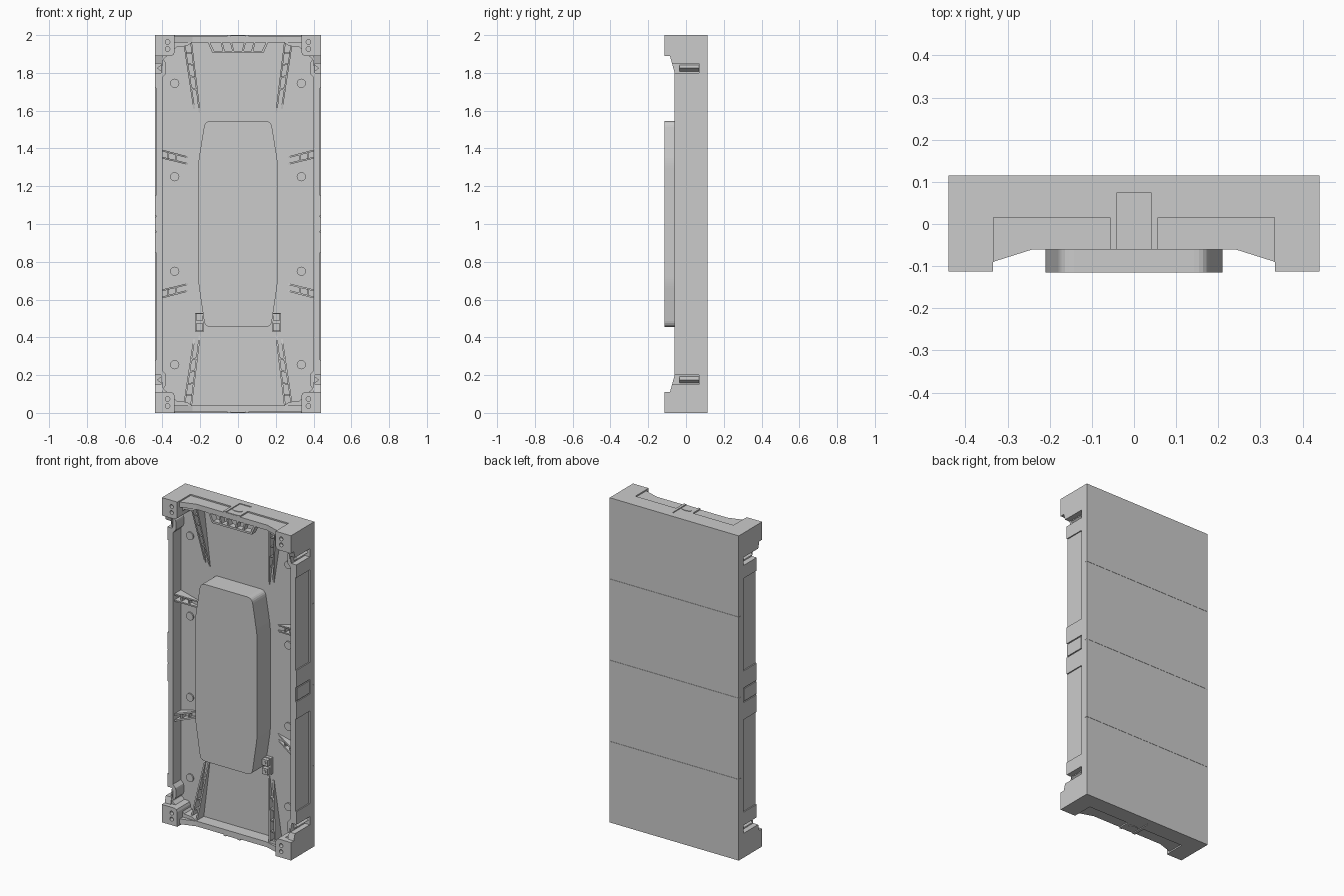
import bpy, bmesh
from math import cos, sin, pi, atan2, hypot
from mathutils import Vector

if "Cube" in bpy.data.objects:
    bpy.data.objects.remove(bpy.data.objects["Cube"])

FLOOR = 0.015    # y of the recessed floor
PERM = {'x': lambda a, b, h: (h, a, b),      # points are (y, z)
        'y': lambda a, b, h: (a, h, b),      # points are (x, z)
        'z': lambda a, b, h: (a, b, h)}      # points are (x, y)


def finish(name, bm, mirror=""):
    """Mesh with its origin at the panel centre, mirrored about x=0 and/or z=1."""
    bmesh.ops.translate(bm, verts=bm.verts, vec=(0, 0, -1))
    bmesh.ops.recalc_face_normals(bm, faces=bm.faces)
    me = bpy.data.meshes.new(name)
    bm.to_mesh(me)
    bm.free()
    ob = bpy.data.objects.new(name, me)
    ob.location = (0, 0, 1)
    bpy.context.collection.objects.link(ob)
    if mirror:
        m = ob.modifiers.new("mirror", 'MIRROR')
        m.use_axis = ('x' in mirror, False, 'z' in mirror)
        m.use_mirror_merge = False
    return ob


def add_prism(bm, pts, axis, lo, hi):
    rings = [[bm.verts.new(PERM[axis](a, b, h)) for a, b in pts] for h in (lo, hi)]
    n = len(pts)
    bm.faces.new(rings[0])
    bm.faces.new(rings[1][::-1])
    for i in range(n):
        j = (i + 1) % n
        bm.faces.new((rings[0][i], rings[0][j], rings[1][j], rings[1][i]))


def prism(name, pts, axis, lo, hi, mirror=""):
    bm = bmesh.new()
    add_prism(bm, pts, axis, lo, hi)
    return finish(name, bm, mirror)


def rect(x0, x1, z0, z1):
    return [(x0, z0), (x1, z0), (x1, z1), (x0, z1)]


def boxes(name, dims, mirror=""):
    """Several boxes in one mesh, each (x0, x1, y0, y1, z0, z1)."""
    bm = bmesh.new()
    for x0, x1, y0, y1, z0, z1 in dims:
        add_prism(bm, rect(x0, x1, z0, z1), 'y', y0, y1)
    return finish(name, bm, mirror)


def circle(cx, cy, r, n=20, ry=None):
    return [(cx + r * cos(2 * pi * i / n), cy + (ry or r) * sin(2 * pi * i / n)) for i in range(n)]


def rounded(pts, r, steps=5):
    """Round each corner of a polygon with a quadratic curve."""
    out = []
    for i, p in enumerate(pts):
        p, a, b = Vector(p), Vector(pts[i - 1]), Vector(pts[(i + 1) % len(pts)])
        s, e = p + (a - p).normalized() * r, p + (b - p).normalized() * r
        for k in range(steps + 1):
            t = k / steps
            out.append(tuple(s * (1 - t) ** 2 + p * 2 * t * (1 - t) + e * t * t))
    return out


def cut(ob, cutter):
    """Subtract the cutter, keeping the mirror modifier last."""
    cutter.hide_render = True
    m = ob.modifiers.new("cut", 'BOOLEAN')
    m.operation, m.solver, m.object = 'DIFFERENCE', 'EXACT', cutter
    ob.modifiers.move(len(ob.modifiers) - 1, 0)
    bpy.context.view_layer.objects.active = ob
    bpy.ops.object.modifier_apply(modifier=m.name)
    bpy.data.objects.remove(cutter)


def add_fin(bm, p, q, yp, yq, t):
    """Thin upright plate on the floor from p to q (x, z), tapering in height."""
    d = Vector((q[0] - p[0], q[1] - p[1])).normalized() * t / 2
    foot = [(p[0] - d.y, p[1] + d.x), (q[0] - d.y, q[1] + d.x),
            (q[0] + d.y, q[1] - d.x), (p[0] + d.y, p[1] - d.x)]
    lo = [bm.verts.new((x, FLOOR, z)) for x, z in foot]
    hi = [bm.verts.new((x, y, z)) for (x, z), y in zip(foot, (yp, yq, yq, yp))]
    bm.faces.new(lo)
    bm.faces.new(hi[::-1])
    for i in range(4):
        j = (i + 1) % 4
        bm.faces.new((lo[i], lo[j], hi[j], hi[i]))


def ladder_rib(name, a0, a1, b0, b1, top, rungs):
    """Two tapering fins joined by low cross bars."""
    bm = bmesh.new()
    for p, q in ((a0, a1), (b0, b1)):
        add_fin(bm, p, q, top, FLOOR - 0.004, 0.009)
    for t in rungs:
        p = Vector(a0).lerp(Vector(a1), t)
        q = Vector(b0).lerp(Vector(b1), t)
        y = (top + 0.015) * (1 - t) + (FLOOR - 0.004) * t
        add_fin(bm, p, q, y, y, 0.008)
    return finish(name, bm, "xz")


# flat display tiles on the back, and the recessed floor
boxes("display_tiles", [(-.44, .44, .095, .115, i * .5 + .0006 * (i > 0), i * .5 + .5 - .0006 * (i < 3))
                        for i in range(4)])
boxes("floor_panel", [(-.40, .40, FLOOR, .095, .04, 1.96)])

# long side walls with shallow outer recesses and clip pockets
wall = prism("side_wall", [(.095, .11), (-.085, .11), (-.06, .2), (-.06, 1.8), (-.085, 1.89), (.095, 1.89)],
             'x', .40, .44, "x")
side_cuts = [(.434, .46, -.2, .07, .955, 1.045)]
for f in (lambda z: z, lambda z: 2 - z):
    for x0, y1, za, zb in ((.433, .07, 1.15, 1.72), (.407, .07, 1.80, 1.85)):
        z0, z1 = sorted((f(za), f(zb)))
        side_cuts.append((x0, .46, -.2, y1, z0, z1))
cut(wall, boxes("side_cutter", side_cuts))
boxes("side_connector", [(.434, .44, -.056, .066, .962, 1.038)], "x")

# top and bottom walls, raised towards the corners
end = prism("end_wall", [(-.335, .095), (-.335, -.09), (-.24, -.06), (.24, -.06), (.335, -.09), (.335, .095)],
            'z', 1.96, 2.0, "z")
cut(end, boxes("end_cutter", [(-.334, -.057, -.2, .015, 1.992, 2.1), (.057, .334, -.2, .015, 1.992, 2.1),
                              (-.04, .04, -.2, .075, 1.994, 2.1)]))
prism("end_connector", rect(-.037, .037, -.058, .072), 'z', 1.99, 1.997, "z")
prism("end_lock", circle(0, -.006, .032, 16, .014), 'z', 1.99, 2.0, "z")

# corner blocks with bolt holes
block = prism("corner_block", [(.44, 2), (.335, 2), (.335, 1.91), (.341, 1.896), (.355, 1.89), (.44, 1.89)],
              'y', -.113, .095, "xz")
bm = bmesh.new()
for z in (1.963, 1.926):
    add_prism(bm, circle(.373, z, .012), 'y', -.2, -.09)
cut(block, finish("bolt_hole_cutter", bm))
prism("corner_gusset", [(.335, 1.925), (.325, 1.938), (.27, 1.942), (.245, 1.96), (.335, 1.96)],
      'y', -.06, FLOOR, "xz")
prism("corner_fillet", [(.40, 1.86), (.392, 1.875), (.375, 1.89), (.40, 1.89)], 'y', -.075, FLOOR, "xz")

# clip housings behind the side pockets
prism("clip_housing", [(.40, 1.775), (.382, 1.795), (.38, 1.805), (.38, 1.845), (.382, 1.855), (.40, 1.875)],
      'y', -.062, FLOOR, "xz")
prism("clip_catch", [(.405, 1.843), (.43, 1.825), (.405, 1.807)], 'y', -.035, .07, "xz")

# central electronics box
half = [(.175, 1.545), (.21, 1.33), (.21, .69), (.175, .455)]
prism("electronics_box", rounded(half + [(-x, z) for x, z in half[::-1]], .032), 'y', -.115, FLOOR)

# tapering stiffening ribs
ladder_rib("long_rib", (.285, 1.96), (.232, 1.61), (.248, 1.96), (.203, 1.59), -.05, (.15, .32, .5, .68))
ladder_rib("side_rib", (.405, 1.39), (.265, 1.353), (.405, 1.352), (.265, 1.318), -.05, (.25, .55))

# slotted carrying handle at the top
bm = bmesh.new()
add_prism(bm, [(-.16, 1.962), (-.135, 1.905), (.135, 1.905), (.16, 1.962), (.148, 1.962),
               (.127, 1.917), (-.127, 1.917), (-.148, 1.962)], 'y', -.06, -.02)
for x in (-.075, -.025, .025, .075):
    s = .012 if x > 0 else -.012
    add_prism(bm, [(x - .005, 1.914), (x + .005, 1.914), (x + .005 + s, 1.962), (x - .005 + s, 1.962)],
              'y', -.058, -.022)
finish("handle", bm)

# low brackets beside the box
boxes("bracket", [(.18, .228, -.005, FLOOR, .43, .53), (.185, .223, -.03, -.005, .434, .472),
                  (.185, .223, -.03, -.005, .488, .526)], "x")
bm = bmesh.new()
for z in (.453, .507):
    add_prism(bm, circle(.204, z, .009, 12), 'y', -.036, -.03)
finish("bracket_bolt", bm, "x")

# round bosses on the floor
bm = bmesh.new()
for z in (1.25, 1.745):
    add_prism(bm, circle(.335, z, .024, 24), 'y', FLOOR - .008, FLOOR)
finish("floor_boss", bm, "xz")
